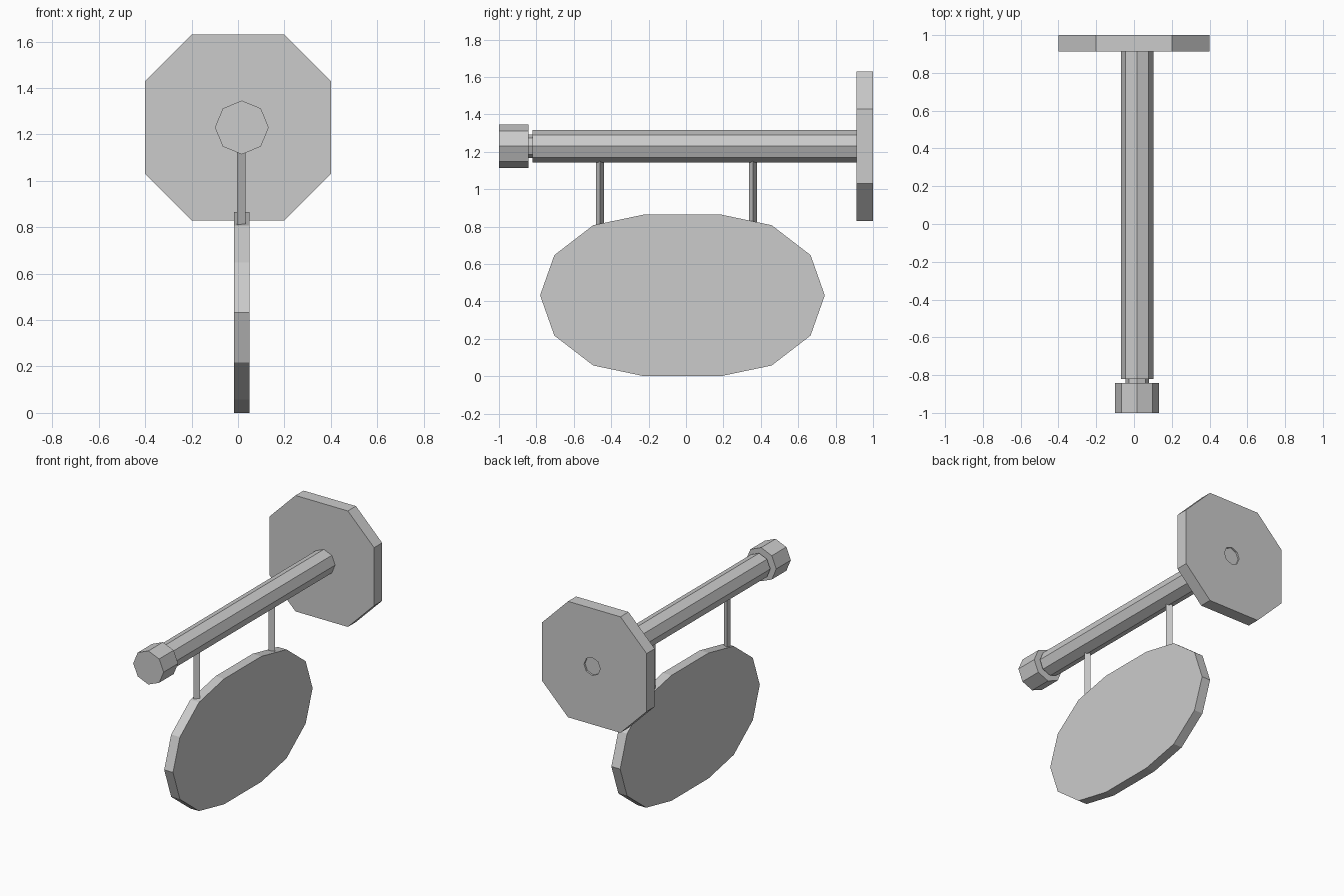
import bpy, bmesh, math
from mathutils import Vector

if "Cube" in bpy.data.objects:
    bpy.data.objects.remove(bpy.data.objects["Cube"])

AXIS_X, AXIS_Z = 0.0165, 1.23


def prism(name, pts, offset):
    """Extrude a closed 3D outline along an offset vector."""
    bm = bmesh.new()
    face = bm.faces.new([bm.verts.new(p) for p in pts])
    new = bmesh.ops.extrude_face_region(bm, geom=[face])["geom"]
    bmesh.ops.translate(bm, vec=Vector(offset),
                        verts=[v for v in new if isinstance(v, bmesh.types.BMVert)])
    bmesh.ops.recalc_face_normals(bm, faces=bm.faces)
    mesh = bpy.data.meshes.new(name)
    bm.to_mesh(mesh)
    bm.free()
    obj = bpy.data.objects.new(name, mesh)
    bpy.context.collection.objects.link(obj)
    return obj


def bar(name, radius, y0, y1):
    """Eight-sided bar lying along y on the arm axis."""
    ring = [(AXIS_X + radius * math.sin(i * math.pi / 4), y0,
             AXIS_Z + radius * math.cos(i * math.pi / 4)) for i in range(8)]
    return prism(name, ring, (0, y1 - y0, 0))


# Wall plate: square with cut corners
corners = [(0.2, 0.4), (0.4, 0.2), (0.4, -0.2), (0.2, -0.4),
           (-0.2, -0.4), (-0.4, -0.2), (-0.4, 0.2), (-0.2, 0.4)]
plate = prism("wall_plate", [(x, 0.912, AXIS_Z + z) for x, z in corners], (0, 0.088, 0))

# Shallow socket in the back of the plate
cutter = bar("socket_cutter", 0.062, 0.988, 1.1)
cutter.hide_render = True
cutter.hide_set(True)
cut = plate.modifiers.new("socket", "BOOLEAN")
cut.object = cutter
cut.solver = "EXACT"

# Arm, neck and end knob
bar("arm", 0.086, -0.82, 0.915)
bar("arm_neck", 0.062, -0.85, -0.81)
bar("end_knob", 0.116, -1.0, -0.842)

# Hanging sign board: one quadrant of the oval mirrored around
quad = [(0.761, 0.0), (0.685, 0.215), (0.477, 0.375), (0.203, 0.4325)]
half = quad + [(-y, z) for y, z in reversed(quad)]
oval = half + [(y, -z) for y, z in reversed(half[1:-1])]
prism("sign_board", [(-0.017, y - 0.019, 0.4325 + z) for y, z in oval], (0.067, 0, 0))

# Three-sided hangers between arm and board
for name, y in (("hanger_front", -0.46), ("hanger_back", 0.357)):
    prism(name, [(-0.004, y - 0.0215, 0.79), (0.032, y, 0.79),
                 (-0.004, y + 0.0215, 0.79)], (0, 0, 0.38))
